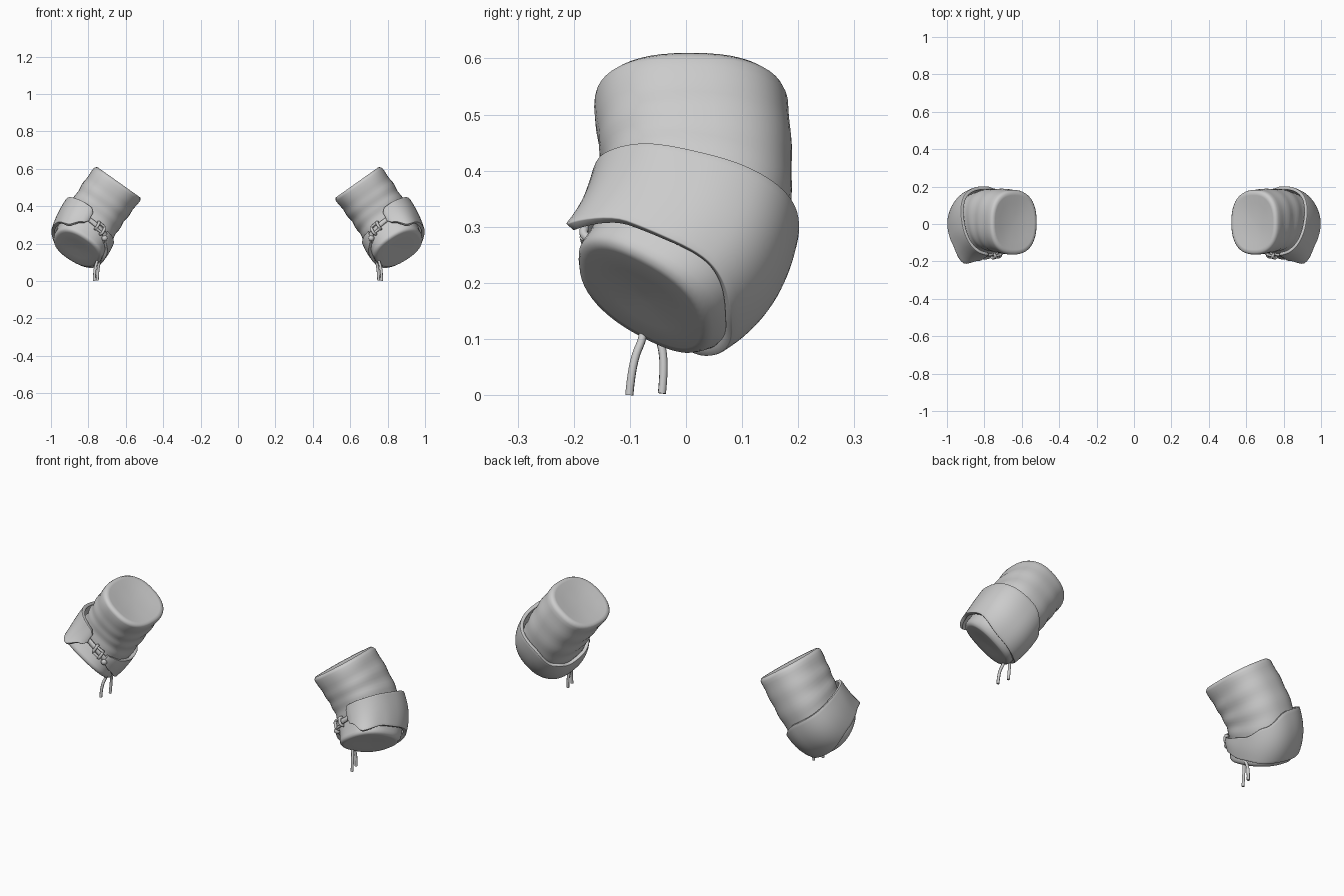
import bpy, bmesh
from math import sin, cos, pi, radians
from mathutils import Vector as V

if "Cube" in bpy.data.objects:
    bpy.data.objects.remove(bpy.data.objects["Cube"])

# Bent sleeve: centre line, cutting direction and rounded-square section
PATH = [V((.637, .008, .529)), V((.74, .018, .40)), V((.81, .05, .28)), V((.860, -.076, .174))]
D0, D1 = V((.578, 0, -.816)), V((.45, -.53, -.72))
OUT = V((.816, 0, .578))


def frame(t):
    s = 1 - t
    c = s**3*PATH[0] + 3*s*s*t*PATH[1] + 3*s*t*t*PATH[2] + t**3*PATH[3]
    k = t*t*(3 - 2*t)
    d = D0.lerp(D1, k).normalized()
    v = (OUT - OUT.dot(d)*d).normalized()
    return c, d, v, v.cross(d)


def point(t, a, off=0.0, scale=1.0, push=0.0, folds=0.0):
    """Surface point: a=0 outer side, 90 back, 180 inner, 270 front (degrees)."""
    c, d, v, w = frame(t)
    a = radians(a)
    e = 2/2.4
    ca, sa = cos(a), sin(a)
    x = abs(ca)**e*(1 if ca > 0 else -1)
    y = abs(sa)**e*(1 if sa > 0 else -1)
    fold = folds*sin(t*32 + 1.5*sin(a))*min(1, 5*t)*min(1, 5*(1 - t))
    rv = .152 - .010*t + fold
    rw = .173 - .030*t**3 + fold*.4
    return c + v*x*(rv*scale + off) + w*y*(rw*scale + off) + d*push


def interp(table, a):
    for p, q in zip(table, table[1:]):
        if a <= q[0]:
            k = (a - p[0])/(q[0] - p[0])
            k = k*k*(3 - 2*k)
            return [m + (n - m)*k for m, n in zip(p[1:], q[1:])]
    return table[-1][1:]


def finish(name, bm, angle=60):
    bmesh.ops.recalc_face_normals(bm, faces=bm.faces)
    me = bpy.data.meshes.new(name)
    bm.to_mesh(me)
    bm.free()
    ob = bpy.data.objects.new(name, me)
    bpy.context.collection.objects.link(ob)
    bpy.ops.object.select_all(action='DESELECT')
    ob.select_set(True)
    bpy.context.view_layer.objects.active = ob
    bpy.ops.object.shade_smooth_by_angle(angle=radians(angle))
    return ob


def mirror(ob):
    ob.modifiers.new('pair', 'MIRROR')


def grid(name, rows, loop=False, caps=False):
    bm = bmesh.new()
    vs = [[bm.verts.new(p) for p in r] for r in rows]
    n = len(rows[0])
    for r, q in zip(vs, vs[1:]):
        for i in range(n if loop else n - 1):
            j = (i + 1) % n
            bm.faces.new((r[i], r[j], q[j], q[i]))
    if caps:
        bm.faces.new(vs[0])
        bm.faces.new(vs[-1])
    return finish(name, bm)


def tube(name, pts, r):
    cu = bpy.data.curves.new(name, 'CURVE')
    cu.dimensions = '3D'
    cu.bevel_depth, cu.bevel_resolution, cu.use_fill_caps = r, 2, True
    sp = cu.splines.new('NURBS')
    sp.points.add(len(pts) - 1)
    for p, q in zip(sp.points, pts):
        p.co = (*q, 1)
    sp.use_endpoint_u, sp.order_u, sp.resolution_u = True, 3, 6
    ob = bpy.data.objects.new(name, cu)
    bpy.context.collection.objects.link(ob)
    mirror(ob)


# Sleeve with rounded rims and slightly dished ends
N = 48
prof = [(0, .1, .014), (0, .6, .010), (0, .84, .002), (0, .93, .001), (0, .985, .010)]
prof += [(.04 + .92*i/24, 1, 0) for i in range(25)]
prof += [(1, .985, -.008), (1, .93, .002), (1, .84, .003), (1, .5, .002), (1, .1, 0)]
mirror(grid('sleeve', [[point(t, 360*i/N, 0, s, p, .0025) for i in range(N)] for t, s, p in prof],
            True, True))

# Elbow cuff: angle, upper edge, lower edge, offset at upper and lower edge
CUFF = [(-84, .64, .80, .014, .018), (-78, .56, .88, .018, .028), (-55, .54, 1.0, .022, .034),
        (-15, .52, .93, .024, .020), (30, .51, .90, .022, .012), (90, .50, .95, .014, .010),
        (140, .60, .96, .010, .006),
        (180, .69, .94, .008, .006), (215, .72, .90, .009, .009), (238, .74, .86, .010, .010)]
rows = []
for i in range(67):
    a = -84 + 322*i/66
    lo, hi, o0, o1 = interp(CUFF, a)
    rows.append([point(lo + (hi - lo)*j/14, a, o0 + (o1 - o0)*j/14 + .004*sin(pi*j/14))
                 for j in range(15)])
cuff = grid('elbow_cuff', rows)
m = cuff.modifiers.new('thickness', 'SOLIDIFY')
m.thickness, m.offset = .018, 0
m = cuff.modifiers.new('soft_edge', 'BEVEL')
m.width, m.segments, m.angle_limit = .006, 2, radians(50)
mirror(cuff)

# Strap joining the flap to the inner band
rows = []
for i in range(13):
    a = 232 + 48*i/12
    mid = .82 - .06*i/12
    rows.append([point(mid + k*.035, a, .014) for k in (-1, 0, 1)])
strap = grid('strap', rows)
m = strap.modifiers.new('thickness', 'SOLIDIFY')
m.thickness, m.offset = .012, 0
mirror(strap)

# Square buckle round the strap
for k, a in enumerate((250, 263)):
    mid = .82 - .06*(a - 232)/48
    pts = [point(mid + q*.06, a, o) for q, o in
           ((-1, .012), (-1, .028), (0, .032), (1, .028), (1, .012))]
    tube(f'buckle_bar_{k + 1}', pts, .008)
for k, q in enumerate((-.055, .055)):
    tube(f'buckle_side_{k + 1}', [point(.79 + q, a, .026) for a in (250, 256, 263)], .007)

# Knot and hanging laces
knot = point(.85, 236, .014)
bm = bmesh.new()
bmesh.ops.create_uvsphere(bm, u_segments=16, v_segments=10, radius=.016)
bmesh.ops.translate(bm, verts=bm.verts, vec=knot)
mirror(finish('knot', bm))
tube('lace_front', [knot, (.735, -.085, .16), (.752, -.072, .11), (.768, -.096, .06), (.768, -.101, 0)], .0075)
tube('lace_back', [knot, (.725, -.07, .15), (.742, -.045, .10), (.750, -.038, .05), (.752, -.043, .003)], .0075)
